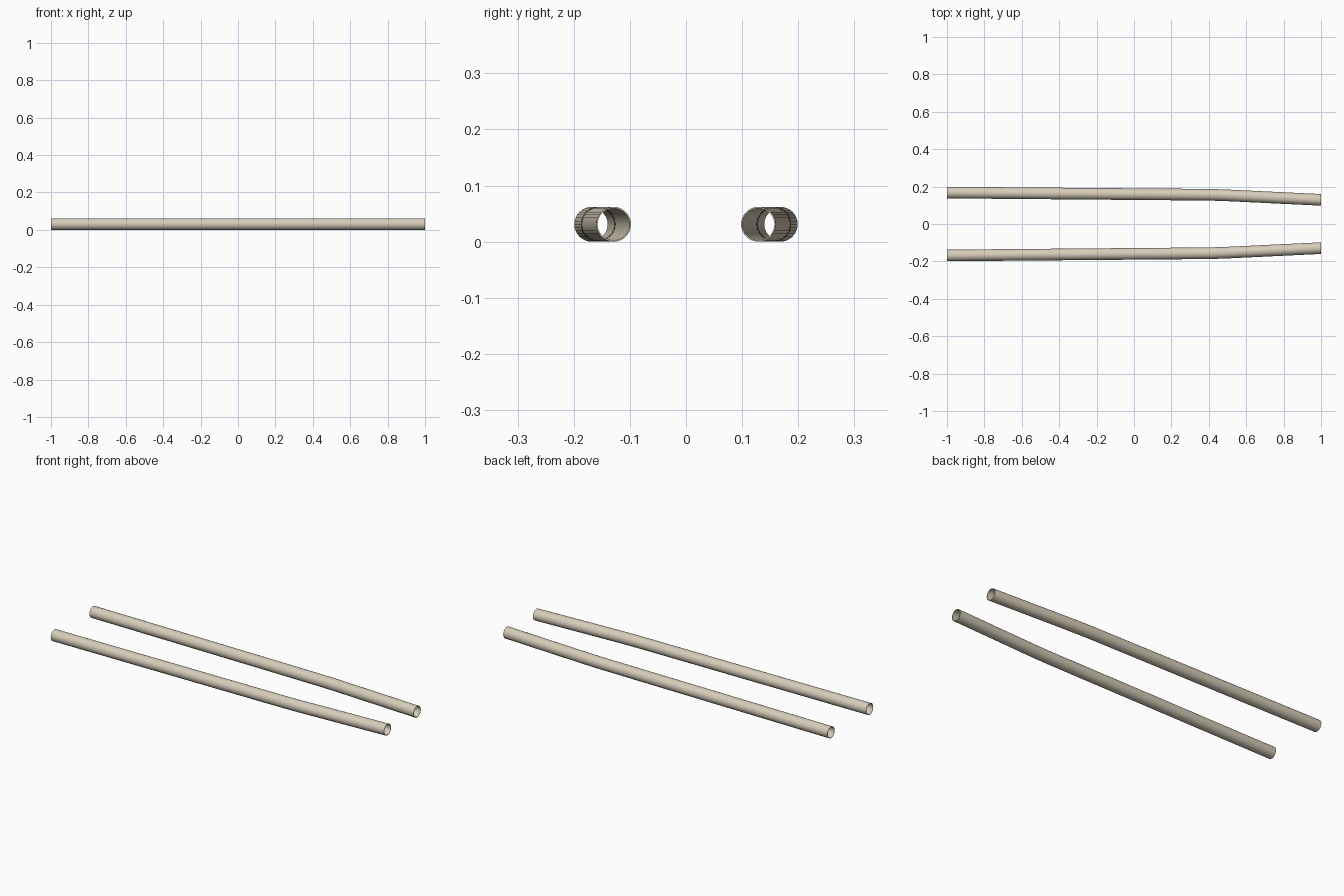
import bpy, bmesh, math

if "Cube" in bpy.data.objects:
    bpy.data.objects.remove(bpy.data.objects["Cube"])

SIDES = 32
R_OUT, R_IN = 0.031, 0.0285

# centre line of one tube in plan: straight run, gentle bend, straight run
PATH = [(-1.0, 0.168), (0.36, 0.1566)]
BEND_END = (0.52, 0.1521)
for i in range(1, 5):
    t = i / 4
    (x0, y0), (x2, y2) = PATH[1], BEND_END
    xc, yc = 0.44, 0.1559          # bend control point
    PATH.append(((1-t)**2*x0 + 2*t*(1-t)*xc + t*t*x2,
                 (1-t)**2*y0 + 2*t*(1-t)*yc + t*t*y2))
PATH.append((1.0, 0.129))


def make_tube(name, side):
    bm = bmesh.new()

    def ring(x, y, r):
        return [bm.verts.new((x, side * y + r * math.cos(2 * math.pi * k / SIDES),
                              R_OUT + r * math.sin(2 * math.pi * k / SIDES)))
                for k in range(SIDES)]

    # outer skin forward, inner skin back, closed into a hollow wall
    rings = [ring(x, y, R_OUT) for x, y in PATH]
    rings += [ring(x, y, R_IN) for x, y in reversed(PATH)]
    for i, a in enumerate(rings):
        b = rings[(i + 1) % len(rings)]
        for k in range(SIDES):
            n = (k + 1) % SIDES
            bm.faces.new((a[k], a[n], b[n], b[k]))
    bmesh.ops.recalc_face_normals(bm, faces=bm.faces)
    mesh = bpy.data.meshes.new(name)
    bm.to_mesh(mesh)
    bm.free()
    obj = bpy.data.objects.new(name, mesh)
    bpy.context.collection.objects.link(obj)
    mat = bpy.data.materials.get("tube_beige") or bpy.data.materials.new("tube_beige")
    mat.diffuse_color = (0.68, 0.61, 0.49, 1)
    mat.use_nodes = True
    mat.node_tree.nodes["Principled BSDF"].inputs["Base Color"].default_value = mat.diffuse_color
    mesh.materials.append(mat)
    bpy.ops.object.select_all(action='DESELECT')
    obj.select_set(True)
    bpy.context.view_layer.objects.active = obj
    bpy.ops.object.shade_smooth_by_angle(angle=math.radians(30))


# mirrored pair of rails
make_tube("back_rail_tube", 1)
make_tube("front_rail_tube", -1)
